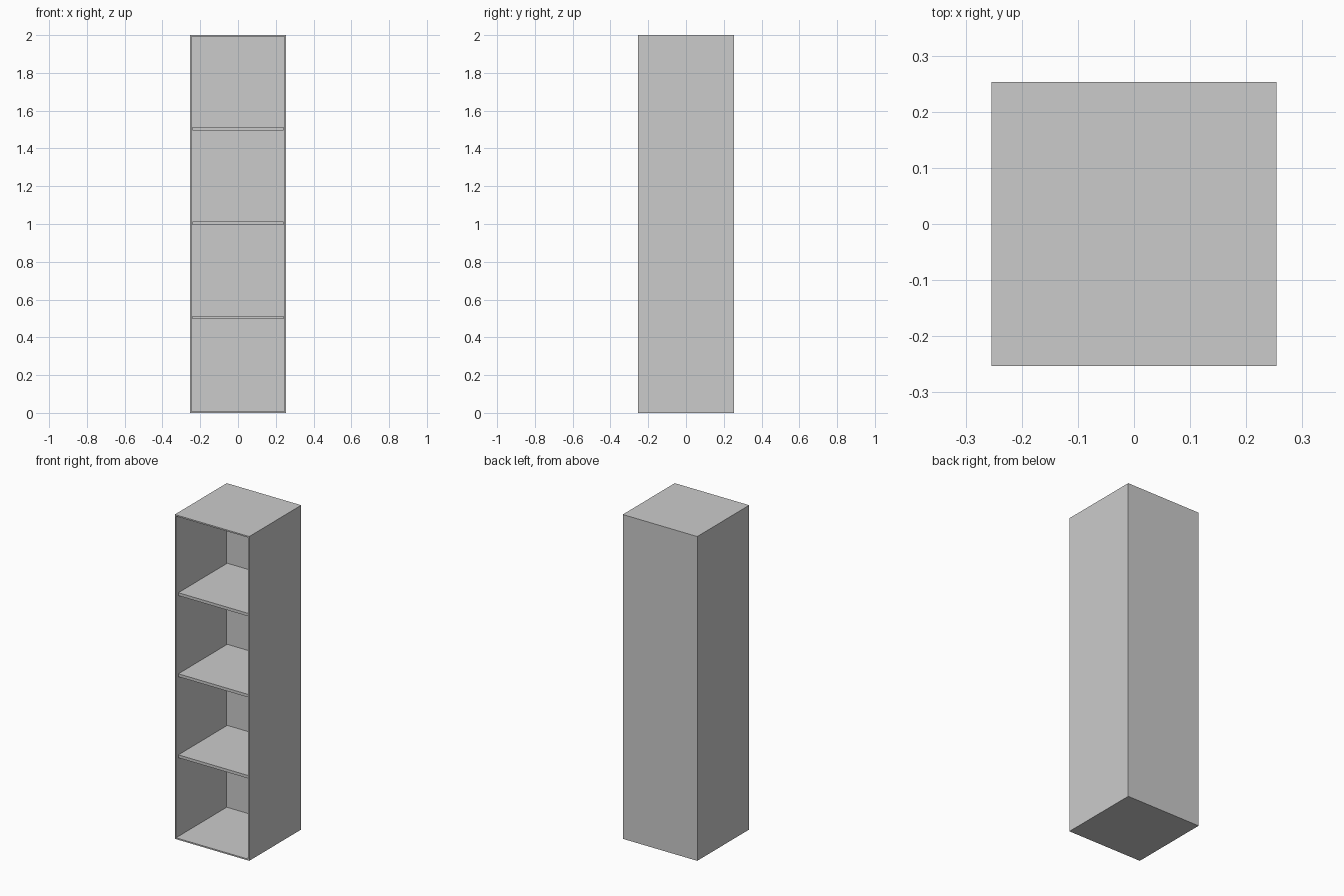
import bpy, bmesh
from mathutils import Vector

if "Cube" in bpy.data.objects:
    bpy.data.objects.remove(bpy.data.objects["Cube"])

W, D, H = 0.508, 0.506, 2.0   # outer size
T = 0.012                     # panel thickness
SHELF_T = 0.018
RECESS = 0.018                # shelf setback from the front


def box(bm, lo, hi):
    verts = bmesh.ops.create_cube(bm, size=1)["verts"]
    lo, hi = Vector(lo), Vector(hi)
    for v in verts:
        v.co = (lo + hi) / 2 + v.co * (hi - lo)


def add_object(name, bm):
    bmesh.ops.recalc_face_normals(bm, faces=bm.faces)
    mesh = bpy.data.meshes.new(name)
    bm.to_mesh(mesh)
    bm.free()
    obj = bpy.data.objects.new(name, mesh)
    bpy.context.collection.objects.link(obj)
    return obj


# Cabinet shell: a box whose front is inset and pushed back to the rear panel
bm = bmesh.new()
box(bm, (-W / 2, -D / 2, 0), (W / 2, D / 2, H))
bm.normal_update()
front = min(bm.faces, key=lambda f: f.normal.y)
bmesh.ops.inset_individual(bm, faces=[front], thickness=T)
cavity = bmesh.ops.extrude_discrete_faces(bm, faces=[front])["faces"][0]
bmesh.ops.translate(bm, verts=cavity.verts, vec=(0, D - T, 0))
add_object("cabinet_shell", bm)

# Three evenly spaced shelves
for i in range(1, 4):
    z = 0.005 + 0.5 * i
    bm = bmesh.new()
    box(bm, (-W / 2 + T, -D / 2 + RECESS, z - SHELF_T / 2),
        (W / 2 - T, D / 2 - T, z + SHELF_T / 2))
    add_object(f"shelf_{i}", bm)
